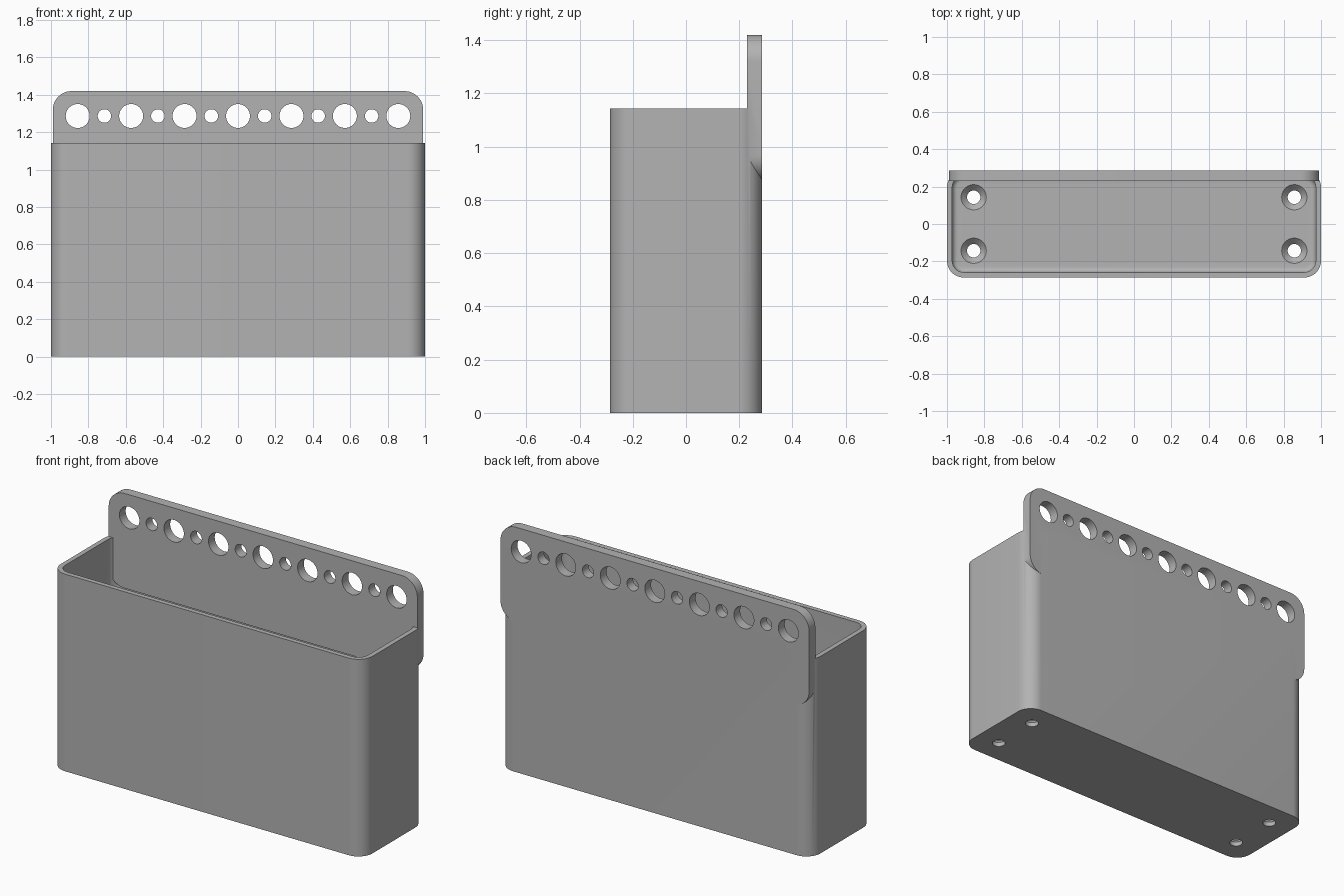
import bpy, bmesh, math
from mathutils import Matrix

old = bpy.data.objects.get("Cube")
if old:
    bpy.data.objects.remove(old, do_unlink=True)

grey = bpy.data.materials.new("plain grey")
grey.use_nodes = True
colour = (0.45, 0.45, 0.45, 1)
grey.diffuse_color = colour
grey.node_tree.nodes["Principled BSDF"].inputs["Base Color"].default_value = colour

WALL, FLOOR, RIM = 0.028, 0.057, 1.143
DEPTH, PLATE_FRONT = 0.286, 0.229
PITCH = 2 / 7


def make(name, bm):
    bmesh.ops.recalc_face_normals(bm, faces=bm.faces)
    mesh = bpy.data.meshes.new(name)
    bm.to_mesh(mesh)
    bm.free()
    mesh.materials.append(grey)
    ob = bpy.data.objects.new(name, mesh)
    bpy.context.collection.objects.link(ob)
    return ob


def rounded(hw, hh, r, steps=12):
    """Outline of a rounded rectangle."""
    pts = []
    for i, (sx, sy) in enumerate([(1, 1), (-1, 1), (-1, -1), (1, -1)]):
        for k in range(steps + 1):
            a = (i + k / steps) * math.pi / 2
            pts.append((sx * (hw - r) + r * math.cos(a), sy * (hh - r) + r * math.sin(a)))
    return pts


def prism(pts, z0, z1, fillet=0):
    """Extrude an outline upward, optionally rounding its bottom edge."""
    bm = bmesh.new()
    base = bm.faces.new([bm.verts.new((x, y, z0)) for x, y in pts])
    top = bmesh.ops.extrude_face_region(bm, geom=[base], use_keep_orig=True)["geom"]
    for v in top:
        if isinstance(v, bmesh.types.BMVert):
            v.co.z = z1
    bmesh.ops.recalc_face_normals(bm, faces=bm.faces)
    if fillet:
        edges = [e for e in bm.edges if all(abs(v.co.z - z0) < 1e-6 for v in e.verts)]
        bmesh.ops.bevel(bm, geom=edges, offset=fillet, segments=6, profile=0.5, affect='EDGES')
    return bm


def cylinders(name, specs):
    """Disjoint cones or cylinders: (matrix, lower radius, upper radius, length)."""
    bm = bmesh.new()
    for matrix, r1, r2, length in specs:
        bmesh.ops.create_cone(bm, cap_ends=True, segments=48, radius1=r1, radius2=r2,
                              depth=length, matrix=matrix)
    return make(name, bm)


def combine(ob, other, operation):
    """Apply a boolean and drop the helper."""
    mod = ob.modifiers.new(operation.title(), 'BOOLEAN')
    mod.object, mod.operation, mod.solver = other, operation, 'EXACT'
    bpy.context.view_layer.objects.active = ob
    bpy.ops.object.modifier_apply(modifier=mod.name)
    bpy.data.objects.remove(other, do_unlink=True)


# Hollow bin with a filleted floor
holder = make("wall_holder", prism(rounded(1, DEPTH, 0.09), 0, RIM))
cavity = make("cavity", prism(rounded(1 - WALL, DEPTH - WALL, 0.062), FLOOR, RIM + 0.2, 0.028))
combine(holder, cavity, 'DIFFERENCE')

# Back plate with rounded corners
bottom, top = 0.87, 1.42
bm = prism(rounded(0.99, (top - bottom) / 2, 0.1), -DEPTH, -PLATE_FRONT)
bm.transform(Matrix.Translation((0, 0, (top + bottom) / 2)) @ Matrix.Rotation(math.pi / 2, 4, 'X'))
plate = make("back_plate", bm)

# Sloped underside of the plate inside the bin
inner = DEPTH - WALL
slope = [(PLATE_FRONT - 0.02, 0.94), (PLATE_FRONT - 0.02, 0.85), (inner, 0.85),
         (inner, bottom), (PLATE_FRONT, 0.91)]
bm = prism(slope, -0.97, 0.97)
for v in bm.verts:
    v.co = (v.co.z, v.co.x, v.co.y)
combine(plate, make("slope_cutter", bm), 'DIFFERENCE')
combine(holder, plate, 'UNION')

# Alternating large and small holes along the plate
turn = Matrix.Rotation(math.pi / 2, 4, 'X')
row = []
for i in range(-6, 7):
    r = 0.036 if i % 2 else 0.064
    row.append((Matrix.Translation((i * PITCH / 2, DEPTH - WALL, 1.287)) @ turn, r, r, 0.2))
combine(holder, cylinders("hole_cutter", row), 'DIFFERENCE')

# Countersunk screw holes in the floor
spots = [(sx * 3 * PITCH, sy * PITCH / 2) for sx in (-1, 1) for sy in (-1, 1)]
shafts = [(Matrix.Translation((x, y, 0)), 0.036, 0.036, 0.3) for x, y in spots]
sinks = [(Matrix.Translation((x, y, FLOOR - 0.015)), 0.03, 0.075, 0.045) for x, y in spots]
combine(holder, cylinders("shaft_cutter", shafts), 'DIFFERENCE')
combine(holder, cylinders("sink_cutter", sinks), 'DIFFERENCE')

# Smooth rounds, sharp edges
bpy.ops.object.select_all(action='DESELECT')
holder.select_set(True)
bpy.context.view_layer.objects.active = holder
bpy.ops.object.shade_smooth_by_angle(angle=math.radians(30))
